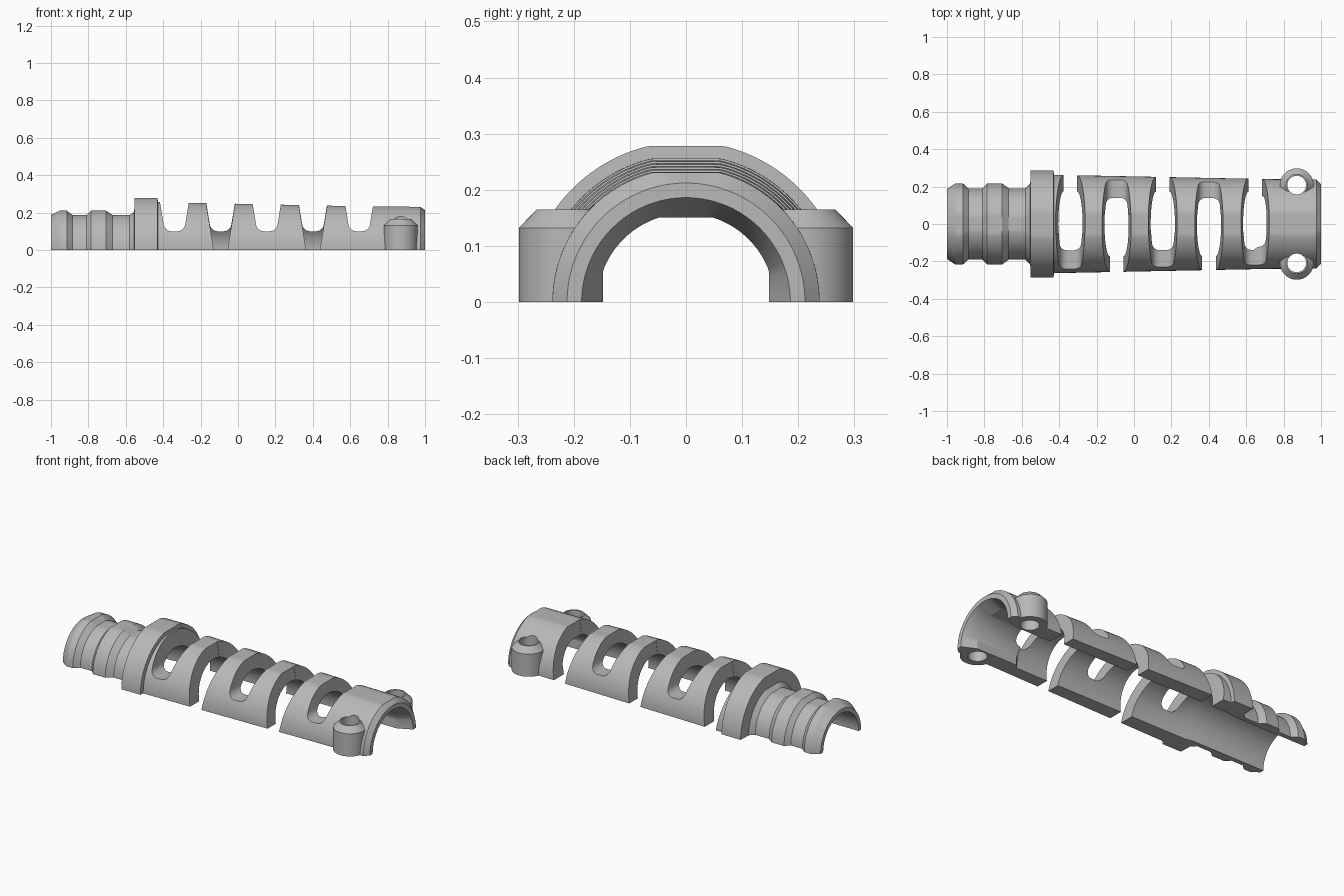
import bpy, bmesh, math

cube = bpy.data.objects.get("Cube")
if cube:
    bpy.data.objects.remove(cube, do_unlink=True)

grey = bpy.data.materials.new("grey_plastic")
grey.use_nodes = True
grey.diffuse_color = (0.48, 0.48, 0.48, 1)
grey.node_tree.nodes["Principled BSDF"].inputs["Base Color"].default_value = (0.48, 0.48, 0.48, 1)


def make_object(name, bm):
    bmesh.ops.recalc_face_normals(bm, faces=bm.faces)
    mesh = bpy.data.meshes.new(name)
    bm.to_mesh(mesh)
    bm.free()
    mesh.materials.append(grey)
    obj = bpy.data.objects.new(name, mesh)
    bpy.context.collection.objects.link(obj)
    return obj


def skin(bm, rings):
    """Join rings of vertices into a closed solid."""
    for a, b in zip(rings, rings[1:]):
        for i in range(len(a)):
            j = (i + 1) % len(a)
            bm.faces.new((a[i], a[j], b[j], b[i]))
    bm.faces.new(rings[0])
    bm.faces.new(rings[-1])


def half_loft(name, stations, drop=0, segments=64):
    """Loft half-round sections along x: (x, radius, top height, half width)."""
    bm = bmesh.new()
    rings = []
    for x, r, top, wide in stations:
        points = []
        for i in range(segments + 1):
            a = math.pi * i / segments
            y = max(-wide, min(wide, r * math.cos(a)))
            points.append((x, y, max(0, min(top, r * math.sin(a)))))
        if drop:
            points = [(x, wide, -drop)] + points + [(x, -wide, -drop)]
        rings.append([bm.verts.new(p) for p in points])
    skin(bm, rings)
    return make_object(name, bm)


def lathe(name, x, y, profile, segments=48):
    """Stack of vertical rings given as (radius, height)."""
    bm = bmesh.new()
    turn = [2 * math.pi * i / segments for i in range(segments)]
    skin(bm, [[bm.verts.new((x + r * math.cos(t), y + r * math.sin(t), z)) for t in turn]
              for r, z in profile])
    return make_object(name, bm)


def slot_cutter(name, x, low, y0, y1, radius=0, slack=0):
    """Wedge that widens upward, running along y, with optional rounded floor."""
    bm = bmesh.new()
    rings = []
    for y in (y0, y1):
        ring = []
        for z, side in ((low, -1), (low, 1), (0.35, 1), (0.35, -1)):
            half = 0.035 + 0.165 * z + slack
            ring.append(bm.verts.new((x + side * half, y, z)))
        rings.append(ring)
    skin(bm, rings)
    if radius:
        edges = [e for e in bm.edges
                 if all(abs(v.co.z - low) < 1e-5 for v in e.verts)
                 and abs(e.verts[0].co.y - e.verts[1].co.y) > 0.1]
        bmesh.ops.bevel(bm, geom=edges, offset=radius, segments=6, profile=0.5, affect='EDGES')
    return make_object(name, bm)


def combine(target, other, operation):
    mod = target.modifiers.new("combine", 'BOOLEAN')
    mod.operation = operation
    mod.solver = 'EXACT'
    mod.object = other
    bpy.context.view_layer.objects.active = target
    bpy.ops.object.modifier_apply(modifier=mod.name)
    bpy.data.objects.remove(other, do_unlink=True)


# Outer shell: ribbed tail, flange, tapering sleeve, chamfered mouth
outer = [(-1, .187, .187), (-.955, .217, .21), (-.915, .217, .21), (-.885, .19, .186),
         (-.81, .19, .186), (-.785, .217, .21), (-.705, .217, .21), (-.67, .19, .186),
         (-.58, .19, .186), (-.555, .215, .205), (-.553, .286, .278), (-.43, .286, .278),
         (-.428, .263, .256), (.72, .24, .232), (.975, .238, .231), (1, .212, .212)]
shell = half_loft("sleeve_half", [(x, r, top, r) for x, r, top in outer])

# Screw bosses on both sides of the mouth
BOSS_X, BOSS_Y = 0.87, 0.208
for side in (-1, 1):
    boss = lathe("boss", BOSS_X, side * BOSS_Y, [(.09, 0), (.09, .132), (.058, .165)])
    combine(shell, boss, 'UNION')

# Inner bore: narrow tail, wider sleeve, flat-topped clamp, flared mouth
bore = [(-1.05, .163, .163, .163), (-.54, .163, .163, .163), (-.48, .173, .173, .173),
        (.64, .171, .171, .171), (.66, .158, .151, .148), (.92, .158, .151, .148),
        (1, .186, .186, .186), (1.04, .2, .2, .2)]
combine(shell, half_loft("bore_cutter", bore, drop=0.1), 'DIFFERENCE')

# Flex slots: raised rounded floor on one side, open through the other, alternating
for i in range(5):
    x = -0.34 + 0.247 * i
    side = 1 if i % 2 == 0 else -1
    y0, y1 = sorted((-0.4 * side, 0.03 * side))
    combine(shell, slot_cutter("closed_slot_cutter", x, 0.1, y0, y1, radius=0.035), 'DIFFERENCE')
    y0, y1 = sorted((-0.05 * side, 0.41 * side))
    combine(shell, slot_cutter("open_slot_cutter", x, -0.05, y0, y1, slack=0.0015), 'DIFFERENCE')

# Screw holes
for side in (-1, 1):
    hole = lathe("hole_cutter", BOSS_X, side * BOSS_Y, [(.05, -.1), (.05, .4)])
    combine(shell, hole, 'DIFFERENCE')

bpy.ops.object.select_all(action='DESELECT')
shell.select_set(True)
bpy.context.view_layer.objects.active = shell
bpy.ops.object.shade_smooth_by_angle(angle=math.radians(20))
